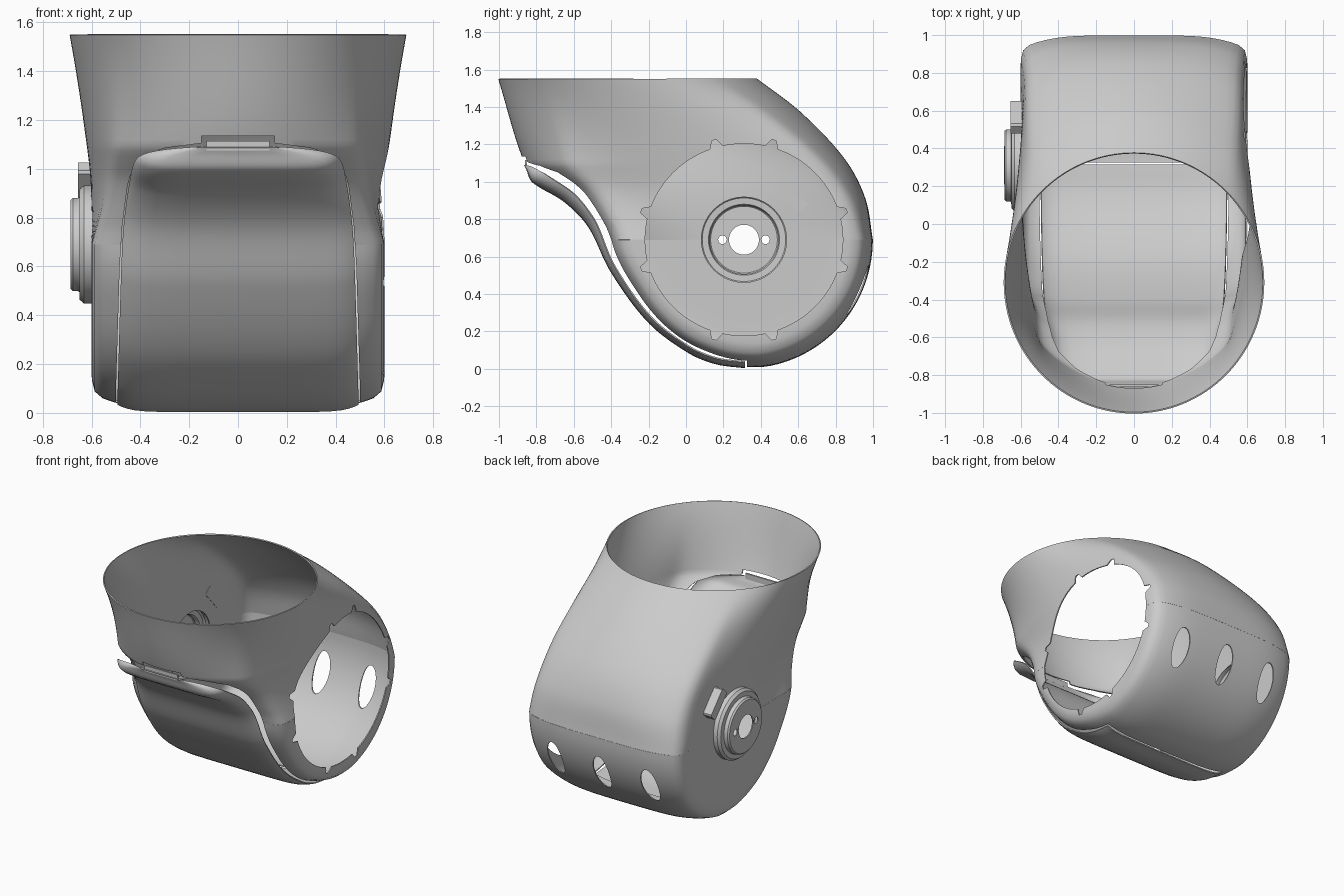
import bpy, bmesh, math
from mathutils import Vector

if "Cube" in bpy.data.objects:
    bpy.data.objects.remove(bpy.data.objects["Cube"])

CY, CZ = 0.31, 0.69          # drum axis (runs along x)


def interp(table, x):
    """Smooth curve through (x, value) points."""
    x = min(max(x, table[0][0]), table[-1][0])
    n = len(table)

    def slope(i):
        a, b = table[max(i - 1, 0)], table[min(i + 1, n - 1)]
        return (b[1] - a[1]) / (b[0] - a[0])
    for i in range(n - 1):
        (x0, y0), (x1, y1) = table[i], table[i + 1]
        if x <= x1:
            h = x1 - x0
            t = (x - x0) / h
            return ((2*t**3 - 3*t**2 + 1) * y0 + (t**3 - 2*t**2 + t) * h * slope(i)
                    + (3*t**2 - 2*t**3) * y1 + (t**3 - t**2) * h * slope(i + 1))


def section(a, m):
    """Unit outline in direction a: circle (m=0) to chamfered box (m=1)."""
    c, s = math.cos(a), math.sin(a)
    u, v, p = abs(c), abs(s), 30
    box = (u**p + v**p + (.26*u + .813*v)**p) ** (-1 / p)
    r = 1 + (box - 1) * m
    return r * c, r * s


def make_object(name, bm):
    bmesh.ops.remove_doubles(bm, verts=bm.verts, dist=1e-5)
    bmesh.ops.recalc_face_normals(bm, faces=bm.faces)
    me = bpy.data.meshes.new(name)
    bm.to_mesh(me)
    bm.free()
    ob = bpy.data.objects.new(name, me)
    bpy.context.collection.objects.link(ob)
    return ob


def loft(name, rows, closed=False):
    bm = bmesh.new()
    grid = [[bm.verts.new(p) for p in row] for row in rows]
    w = len(rows[0])
    for a, b in zip(grid, grid[1:]):
        for i in range(w if closed else w - 1):
            j = (i + 1) % w
            bm.faces.new((a[i], a[j], b[j], b[i]))
    return make_object(name, bm)


def prism(name, pts, axis, a, b):
    """Outline extruded along x (points are y,z) or y (points are x,z)."""
    bm = bmesh.new()
    put = (lambda p, d: (d, p[0], p[1])) if axis == 'X' else (lambda p, d: (p[0], d, p[1]))
    lo = [bm.verts.new(put(p, a)) for p in pts]
    hi = [bm.verts.new(put(p, b)) for p in pts]
    bm.faces.new(lo)
    bm.faces.new(hi)
    for i in range(len(pts)):
        j = (i + 1) % len(pts)
        bm.faces.new((lo[i], lo[j], hi[j], hi[i]))
    return make_object(name, bm)


def ellipse(cx, cy, rx, ry, n=40):
    return [(cx + rx * math.cos(2*math.pi*i/n), cy + ry * math.sin(2*math.pi*i/n)) for i in range(n)]


def finish(ob, cutters=(), thick=0.008):
    """Give the sheet thickness, cut openings, smooth."""
    bpy.ops.object.select_all(action='DESELECT')
    bpy.context.view_layer.objects.active = ob
    ob.select_set(True)
    if thick:
        m = ob.modifiers.new("thickness", 'SOLIDIFY')
        m.thickness, m.offset = thick, 0
        bpy.ops.object.modifier_apply(modifier=m.name)
    for c in cutters:
        m = ob.modifiers.new("cut", 'BOOLEAN')
        m.operation, m.solver, m.object = 'DIFFERENCE', 'EXACT', c
        bpy.ops.object.modifier_apply(modifier=m.name)
    bpy.ops.object.shade_smooth_by_angle(angle=math.radians(40))


# Upper shell: round collar blending down to the drum's chamfered box section
front = [(.69, -.425), (.77, -.486), (.95, -.66), (1.05, -.80), (1.1, -.86), (1.55, -1.0)]
back = [(.69, .995), (.91, .955), (1.12, .845), (1.37, .61), (1.55, .375)]
width = [(.69, .597), (.95, .60), (1.2, .63), (1.4, .66), (1.55, .686)]
rows = []
for k in range(41):
    t = k / 40
    z = CZ + t * (1.55 - CZ)
    m_front, m_back = (1 - t) ** 1.9, 1 - t ** 1.6
    cy = CY - 0.62 * t
    f, b, w = interp(front, z), interp(back, z), interp(width, z)
    row = []
    for i in range(128):
        a = 2 * math.pi * i / 128
        ux, uy = section(a, m_back if i < 64 else m_front)
        row.append((w * ux, cy + uy * ((b - cy) if uy > 0 else (cy - f)), z))
    rows.append(row)
upper_shell = loft("upper_shell", rows, closed=True)

# Lower shell: the same section swung round the drum axis
radius = [(0, .735), (27, .66), (67, .655), (90, .675), (102, .685), (180, .685)]
rows = []
for k in range(61):
    deg = 3 * k
    phi, R = math.radians(deg), interp(radius, deg)
    row = []
    for i in range(65):
        ux, uy = section(math.pi * i / 64, 1)
        r = R * uy if 0 < i < 64 else 0
        row.append((.597 * ux, CY - r * math.cos(phi), CZ - r * math.sin(phi)))
    rows.append(row)
lower_shell = loft("lower_shell", rows)

# Cutters: front panel opening, notched side port, boss hole, back ovals
half = [(.503, -.2), (.50, .1), (.485, .6), (.474, .77), (.453, .93), (.433, 1.0),
        (.40, 1.05), (.30, 1.085), (.15, 1.105), (.15, 1.135)]
panel_cut = prism("panel_cutter", half + [(-x, z) for x, z in reversed(half)], 'Y', -1.3, .325)
port = []
for i in range(144):
    deg = i * 2.5
    off = min(abs(((deg + 45) % 90) - 45 - s) for s in (-16, 16))
    r = .555 if off < 2.6 else .513
    port.append((CY + 1.03 * r * math.cos(math.radians(deg)), CZ + r * math.sin(math.radians(deg))))
port_cut = prism("port_cutter", port, 'X', .3, 1)
boss_cut = prism("boss_cutter", ellipse(CY, CZ, .228, .228), 'X', -1, -.4)
ovals = [prism("oval_cutter", ellipse(x, .42, .06, .13), 'Y', .6, 1.3) for x in (-.37, 0, .37)]
pins = [prism("pin_cutter", ellipse(CY + d, CZ, .023, .023, 20), 'X', -1, -.4) for d in (-.115, .115)]

# Front panel: side profile extruded across x, edges curled inward
profile = [(-.862, 1.09), (-.85, 1.065), (-.82, 1.0), (-.65, .895), (-.52, .76), (-.40, .52),
           (-.2, .25), (.01, .09), (.16, .028), (.315, .007)]
dist = [0]
for p, q in zip(profile, profile[1:]):
    dist.append(dist[-1] + math.dist(p, q))
ys = [(d, p[0]) for d, p in zip(dist, profile)]
zs = [(d, p[1]) for d, p in zip(dist, profile)]
half_w = [(0, .493), (.6, .475), (.77, .463), (.92, .44), (1.0, .42), (1.04, .385), (1.065, .31), (1.09, .15)]
curl = [(0, .03), (.6, .035), (.8, .05), (.9, .07), (1.0, .09), (1.065, .035), (1.09, 0)]
side = [1, .985, .96, .92, .86, .75, .5]
us = [-u for u in side] + [0] + side[::-1]
rows = []
for k in range(91):
    d = dist[-1] * (k / 90) ** 1.35
    y, z = interp(ys, d), interp(zs, d)
    w, c = interp(half_w, z), interp(curl, z)
    inward = Vector((0, CY - y, 1.4 - z)).normalized()
    rows.append([Vector((w * u, y, z)) + inward * c * abs(u) ** 9 for u in us])
front_panel = loft("front_panel", rows)
tab = [(-.13, 1.075), (.13, 1.075), (.13, 1.115), (-.13, 1.115)]
panel_tab = prism("panel_tab", tab, 'Y', -.862, -.85)

# Stepped hollow boss on the left side
steps = [(.238, -.595), (.238, -.63), (.225, -.645), (.192, -.647), (.187, -.655),
         (.187, -.675), (.18, -.683), (.08, -.683)]
rows = [[(x, y, z) for y, z in ellipse(CY, CZ, r, r, 64)] for r, x in steps]
side_boss = loft("side_boss", rows, closed=True)

# Slanted key block beside the boss
a = math.radians(-48)
key = []
for u, v in ((-.1, -.025), (-.09, -.035), (.09, -.035), (.1, -.025), (.1, .025), (.09, .035), (-.09, .035), (-.1, .025)):
    key.append((.565 + u * math.cos(a) - v * math.sin(a), .935 + u * math.sin(a) + v * math.cos(a)))
key_block = prism("key_block", key, 'X', -.655, -.585)

finish(upper_shell, [panel_cut, port_cut, boss_cut])
finish(lower_shell, [panel_cut, port_cut, boss_cut] + ovals)
finish(front_panel)
finish(panel_tab, thick=0)
finish(side_boss, pins)
finish(key_block, thick=0)

for c in [panel_cut, port_cut, boss_cut] + ovals + pins:
    bpy.data.objects.remove(c, do_unlink=True)
